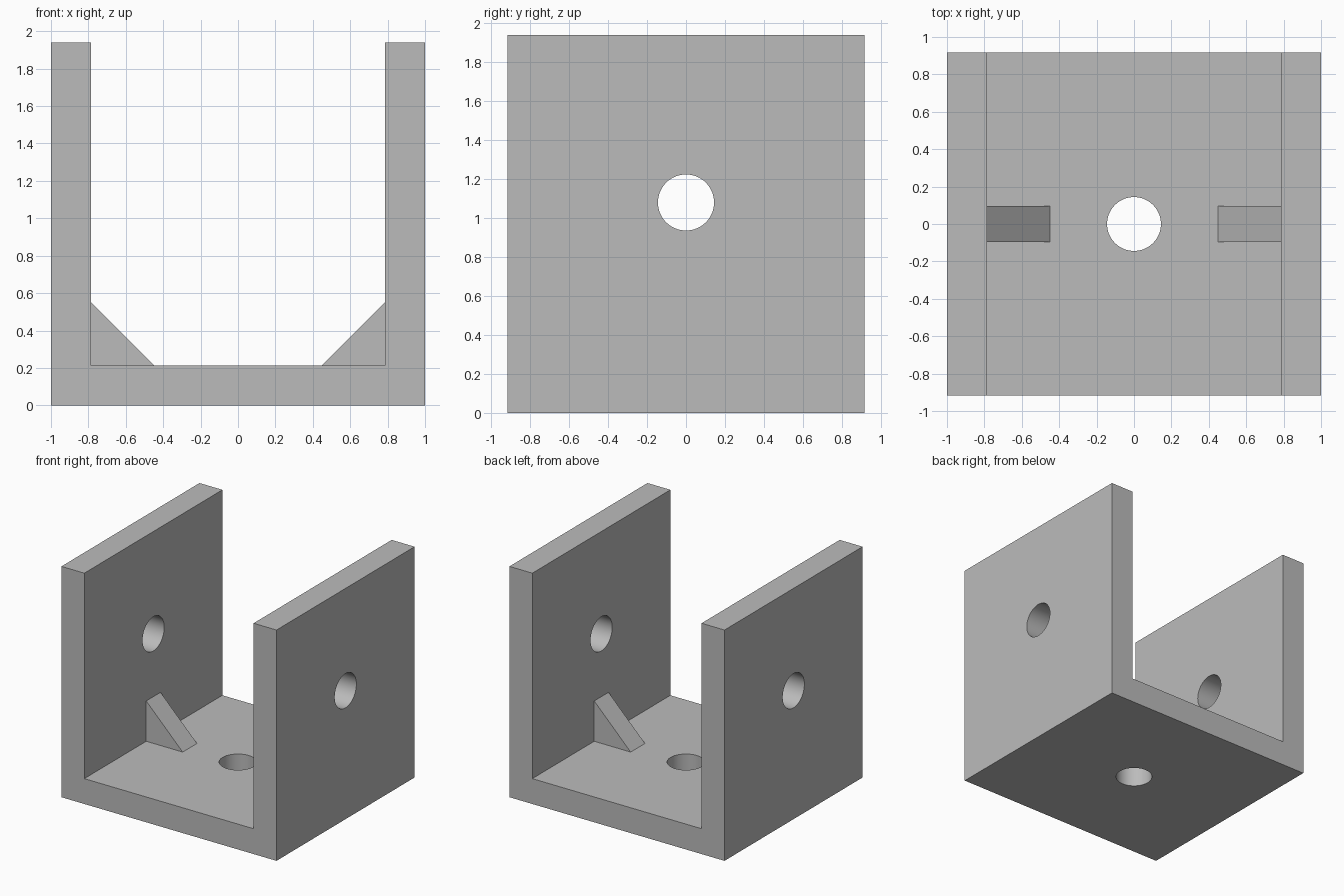
import bpy
import bmesh
from math import pi, radians

cube = bpy.data.objects.get("Cube")
if cube:
    bpy.data.objects.remove(cube, do_unlink=True)

HALF_DEPTH = 0.917
HEIGHT = 1.94
INNER = 0.787
FLOOR = 0.213
HOLE_RADIUS = 0.144
HOLE_HEIGHT = 1.08

grey = bpy.data.materials.new("plain grey")
grey.use_nodes = True
colour = (0.5, 0.5, 0.5, 1)
grey.diffuse_color = colour
grey.node_tree.nodes["Principled BSDF"].inputs["Base Color"].default_value = colour


def extrude_profile(name, points, half_depth):
    """Extrude an x-z outline along y, centred on y = 0."""
    bm = bmesh.new()
    face = bm.faces.new([bm.verts.new((x, -half_depth, z)) for x, z in points])
    result = bmesh.ops.extrude_face_region(bm, geom=[face])
    moved = [v for v in result["geom"] if isinstance(v, bmesh.types.BMVert)]
    bmesh.ops.translate(bm, verts=moved, vec=(0, 2 * half_depth, 0))
    bmesh.ops.recalc_face_normals(bm, faces=bm.faces)
    mesh = bpy.data.meshes.new(name)
    bm.to_mesh(mesh)
    bm.free()
    obj = bpy.data.objects.new(name, mesh)
    bpy.context.collection.objects.link(obj)
    mesh.materials.append(grey)
    return obj


def drill(obj, location, rotation, length):
    """Cut a round hole through the object."""
    bpy.ops.mesh.primitive_cylinder_add(vertices=64, radius=HOLE_RADIUS, depth=length,
                                        location=location, rotation=rotation)
    cutter = bpy.context.object
    cutter.hide_render = True
    cutter.data.materials.append(grey)
    cut = obj.modifiers.new("hole", 'BOOLEAN')
    cut.operation = 'DIFFERENCE'
    cut.solver = 'EXACT'
    cut.object = cutter
    bpy.context.view_layer.objects.active = obj
    bpy.ops.object.modifier_apply(modifier=cut.name)
    bpy.data.objects.remove(cutter, do_unlink=True)


# U-shaped bracket: floor and two side walls
bracket = extrude_profile("bracket", [
    (-1, 0), (1, 0), (1, HEIGHT), (INNER, HEIGHT),
    (INNER, FLOOR), (-INNER, FLOOR), (-INNER, HEIGHT), (-1, HEIGHT)], HALF_DEPTH)

# Hole through both walls, and hole through the floor
drill(bracket, (0, 0, HOLE_HEIGHT), (0, pi / 2, 0), 3)
drill(bracket, (0, 0, FLOOR / 2), (0, 0, 0), 0.6)

bpy.ops.object.select_all(action='DESELECT')
bracket.select_set(True)
bpy.context.view_layer.objects.active = bracket
bpy.ops.object.shade_smooth_by_angle(angle=radians(30))

# Triangular braces in the inner corners
for side, label in ((1, "left"), (-1, "right")):
    extrude_profile(label + "_brace", [
        (side * INNER, FLOOR), (side * 0.448, FLOOR), (side * INNER, 0.552)], 0.095)
